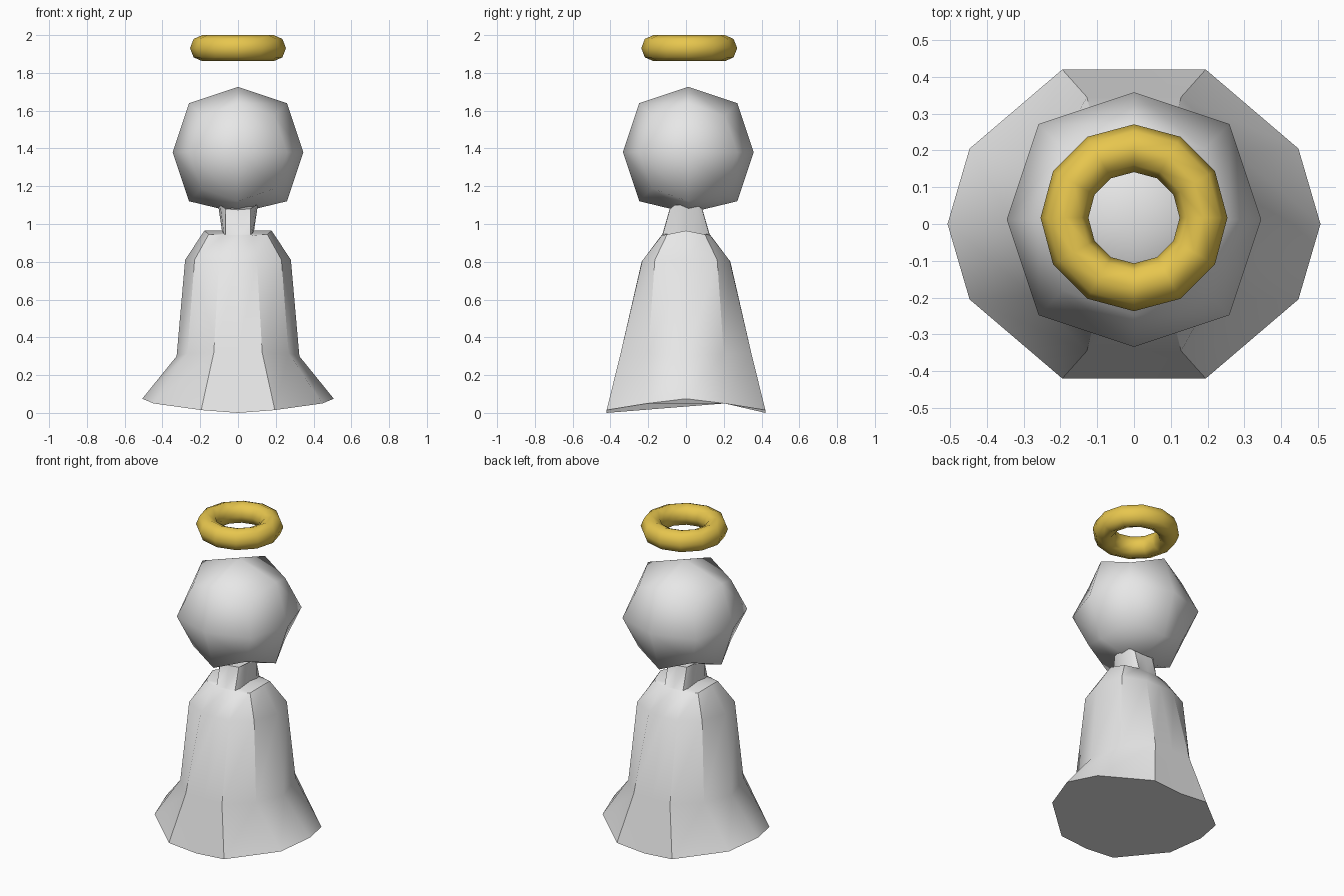
import bpy, bmesh, math

if "Cube" in bpy.data.objects:
    bpy.data.objects.remove(bpy.data.objects["Cube"])


def material(name, rgb):
    m = bpy.data.materials.new(name)
    m.diffuse_color = (*rgb, 1)
    m.use_nodes = True
    m.node_tree.nodes["Principled BSDF"].inputs["Base Color"].default_value = m.diffuse_color
    return m


WHITE = material("soft_white", (0.8, 0.8, 0.8))
GOLD = material("gold", (0.80, 0.565, 0.076))


def finish(bm, name, mat, angle):
    bmesh.ops.recalc_face_normals(bm, faces=bm.faces[:])
    mesh = bpy.data.meshes.new(name)
    bm.to_mesh(mesh)
    bm.free()
    mesh.materials.append(mat)
    ob = bpy.data.objects.new(name, mesh)
    bpy.context.collection.objects.link(ob)
    bpy.ops.object.select_all(action='DESELECT')
    ob.select_set(True)
    bpy.context.view_layer.objects.active = ob
    bpy.ops.object.shade_smooth_by_angle(angle=math.radians(angle))
    return ob


def full_ring(q):
    """Mirror a quarter ring (front middle, front, corner, side) to 12 points."""
    front = q + [(x, -y, z) for x, y, z in q[-2::-1]]
    return front + [(-x, y, z) for x, y, z in front[-2:0:-1]]


# Robe and neck: quarter rings lofted from hem to under the head
rings = [
    [(0, -.42, 0), (.195, -.42, .015), (.447, -.205, .05), (.507, 0, .075)],
    [(0, -.345, .32), (.128, -.345, .32), (.268, -.20, .315), (.325, 0, .30)],
    [(0, -.235, .80), (.10, -.232, .805), (.23, -.165, .81), (.28, 0, .81)],
    [(0, -.13, .94), (.08, -.128, .94), (.155, -.10, .945), (.178, 0, .965)],
    [(0, -.125, .945), (.065, -.123, .945), (.075, -.085, .948), (.085, 0, .965)],
    [(0, -.088, 1.075), (.065, -.085, 1.08), (.095, -.06, 1.10), (.105, 0, 1.10)],
]
bm = bmesh.new()
loops = [[bm.verts.new(p) for p in full_ring(q)] for q in rings]
for a, b in zip(loops, loops[1:]):
    for i in range(12):
        j = (i + 1) % 12
        bm.faces.new((a[i], a[j], b[j], b[i]))
bm.faces.new(loops[0])
bm.faces.new(loops[-1])
finish(bm, "robe_and_neck", WHITE, 35)

# Head: once-subdivided rounded cube
bm = bmesh.new()
bmesh.ops.create_cube(bm, size=2)
bmesh.ops.subdivide_edges(bm, edges=bm.edges[:], cuts=1, use_grid_fill=True)
for v in bm.verts:
    n = sum(abs(c) > 0.5 for c in v.co)
    v.co *= (1, 0.75, 0.556)[n - 1] * 0.346
    v.co.z = max(v.co.z, -0.322)
    v.co.y += 0.012
    v.co.z += 1.38
finish(bm, "head", WHITE, 60)

# Halo: 12-sided torus
bpy.ops.mesh.primitive_torus_add(major_segments=12, minor_segments=8,
                                 major_radius=0.189, minor_radius=0.065,
                                 location=(0, 0.017, 1.931))
halo = bpy.context.object
halo.name = "halo"
halo.scale.z = 0.069 / 0.065
halo.data.materials.append(GOLD)
bpy.ops.object.shade_smooth_by_angle(angle=math.radians(60))
